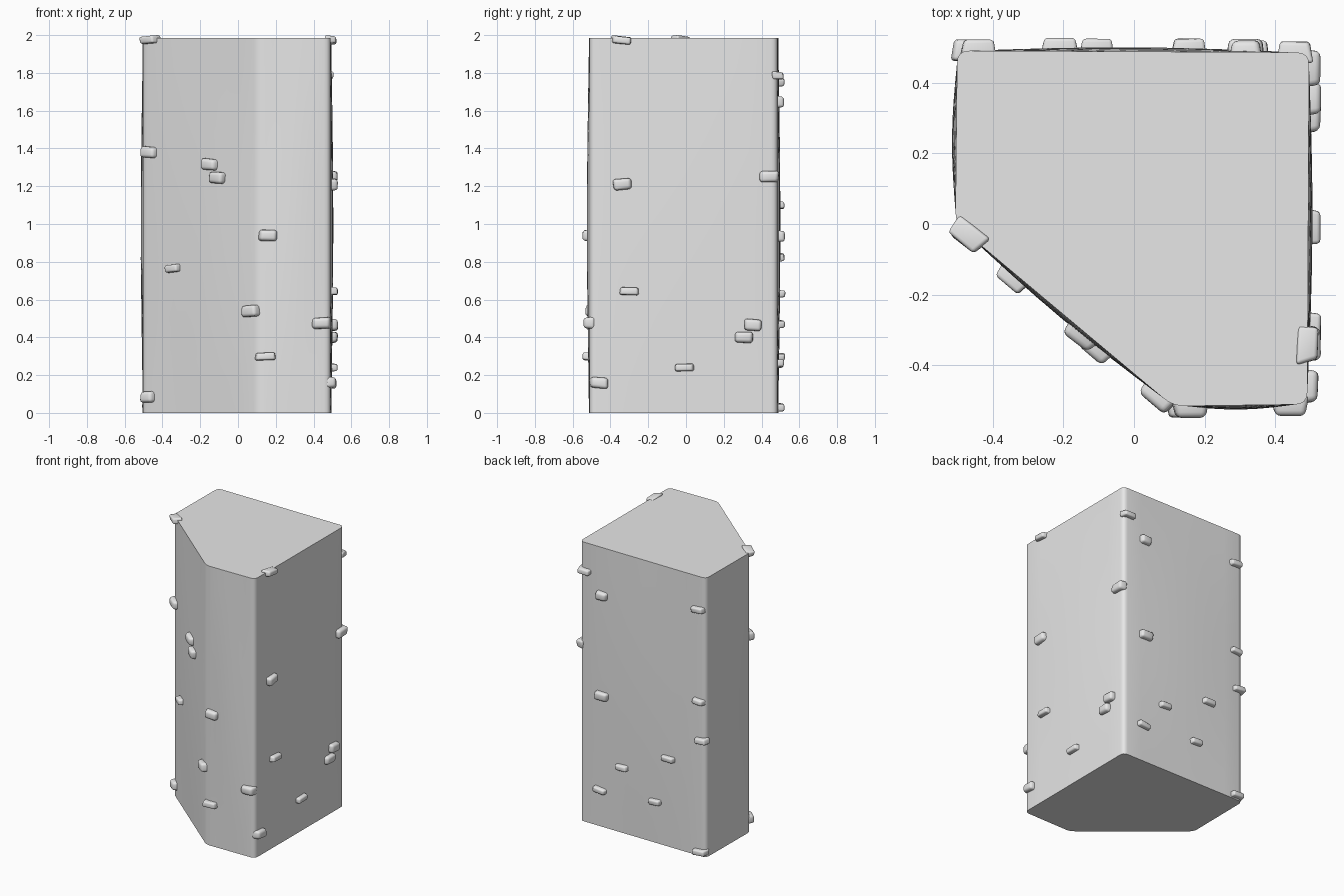
import bpy, bmesh, math, random
from mathutils import Vector, Matrix

old = bpy.data.objects.get("Cube")
if old:
    bpy.data.objects.remove(old, do_unlink=True)
random.seed(4)

HEIGHT = 1.985
BULGE = 0.012
FILLET = 0.035
GREY = (0.8, 0.8, 0.8, 1)

rock = bpy.data.materials.new("rock grey")
rock.use_nodes = True
rock.diffuse_color = GREY
rock.node_tree.nodes["Principled BSDF"].inputs["Base Color"].default_value = GREY

# Pillar corners, counter-clockwise from above
corners = [Vector(p) for p in ((-0.505, 0), (0.11, -0.515), (0.49, -0.51),
                               (0.495, 0.485), (-0.5, 0.49))]


def add_object(name, bm, angle):
    mesh = bpy.data.meshes.new(name)
    bm.to_mesh(mesh)
    bm.free()
    mesh.materials.append(rock)
    mesh.shade_smooth()
    mesh.set_sharp_from_angle(angle=math.radians(angle))
    bpy.context.collection.objects.link(bpy.data.objects.new(name, mesh))


def wall_normal(a, b):
    along = (b - a).normalized()
    return Vector((along.y, -along.x))


def swell(t, z):
    """Slight outward belly of a wall, zero at its rim and corners."""
    return BULGE * math.sin(math.pi * t) * math.sin(math.pi * z / HEIGHT)


def outline(z, steps=8, arc=4):
    """Pillar cross-section with rounded corners and bellied walls."""
    points = []
    for i, corner in enumerate(corners):
        following, previous = corners[(i + 1) % len(corners)], corners[i - 1]
        start = corner + (previous - corner).normalized() * FILLET
        end = corner + (following - corner).normalized() * FILLET
        for k in range(arc + 1):
            s = k / arc
            points.append(start.lerp(corner, s).lerp(corner.lerp(end, s), s))
        stop = following + (corner - following).normalized() * FILLET
        normal = wall_normal(corner, following)
        for k in range(1, steps):
            t = k / steps
            points.append(end.lerp(stop, t) + normal * swell(t, z))
    return points


# Pillar: stacked rings with flat caps
def build_pillar(levels=12):
    bm = bmesh.new()
    rings = []
    for level in range(levels + 1):
        z = HEIGHT * level / levels
        rings.append([bm.verts.new((p.x, p.y, z)) for p in outline(z)])
    for low, high in zip(rings, rings[1:]):
        for i in range(len(low)):
            j = (i + 1) % len(low)
            bm.faces.new((low[i], low[j], high[j], high[i]))
    bm.faces.new(rings[-1])
    bm.faces.new(reversed(rings[0]))
    add_object("pillar", bm, 40)


def build_stone(name, centre, normal, height):
    """Worn pebble, half sunk in a wall."""
    bm = bmesh.new()
    bmesh.ops.create_cube(bm, size=1)
    for v in bm.verts:
        v.co *= random.uniform(0.9, 1.08)
        if v.co.y > 0:  # outer face tapers
            v.co.x *= 0.8
            v.co.z *= 0.85
    width = random.uniform(0.095, 0.115)
    bmesh.ops.scale(bm, verts=bm.verts, vec=(width, 0.06, height))
    bmesh.ops.bevel(bm, geom=bm.edges[:], offset=height * 0.24, segments=3,
                    profile=0.5, affect='EDGES', clamp_overlap=True)
    turn = Matrix.Rotation(math.atan2(-normal.x, normal.y), 4, 'Z')
    lean = Matrix.Rotation(math.radians(random.uniform(-6, 6)), 4, 'Y')
    bm.transform(Matrix.Translation(centre) @ turn @ lean)
    add_object(name, bm, 60)


def stud_wall(wall, index, axis, height, spots):
    """Set stones in one wall; each spot is (place along the axis, height)."""
    a, b = corners[index], corners[(index + 1) % len(corners)]
    normal = wall_normal(a, b)
    for number, (place, z) in enumerate(spots, 1):
        t = (place - a[axis]) / (b[axis] - a[axis])
        spot = a.lerp(b, t) + normal * swell(min(max(t, 0), 1), z)
        build_stone(f"{wall}_stone_{number}", (spot.x, spot.y, z), normal, height)


build_pillar()
X, Y = range(2)
SLANTED, FRONT, SIDE, BACK = range(4)
PLUMP, THIN = 0.065, 0.043

# Plump stones
stud_wall("slanted_plump", SLANTED, X, PLUMP,
          [(-0.465, 1.38), (-0.14, 1.315), (-0.1, 1.245), (0.07, 0.54), (-0.475, 0.085)])
stud_wall("front_plump", FRONT, X, PLUMP, [(0.16, 0.94), (0.44, 0.475)])
stud_wall("side_plump", SIDE, Y, PLUMP,
          [(-0.335, 1.21), (0.355, 0.465), (0.305, 0.4), (-0.46, 0.16), (0.44, 1.25)])
stud_wall("back_plump", BACK, X, PLUMP, [(0.315, 1.645), (0.315, 0.935)])

# Thin stones
stud_wall("slanted_thin", SLANTED, X, THIN, [(-0.47, 1.975), (-0.335, 0.765)])
stud_wall("front_thin", FRONT, X, THIN, [(0.145, 0.3)])
stud_wall("side_thin", SIDE, Y, THIN, [(-0.34, 1.973), (-0.3, 0.645), (-0.01, 0.24)])
stud_wall("back_thin", BACK, X, THIN,
          [(0.455, 1.785), (-0.21, 0.63), (0.155, 0.47), (0.33, 0.26), (-0.105, 0.295),
           (-0.44, 1.75), (-0.445, 1.1), (-0.465, 0.825), (-0.455, 0.03)])
